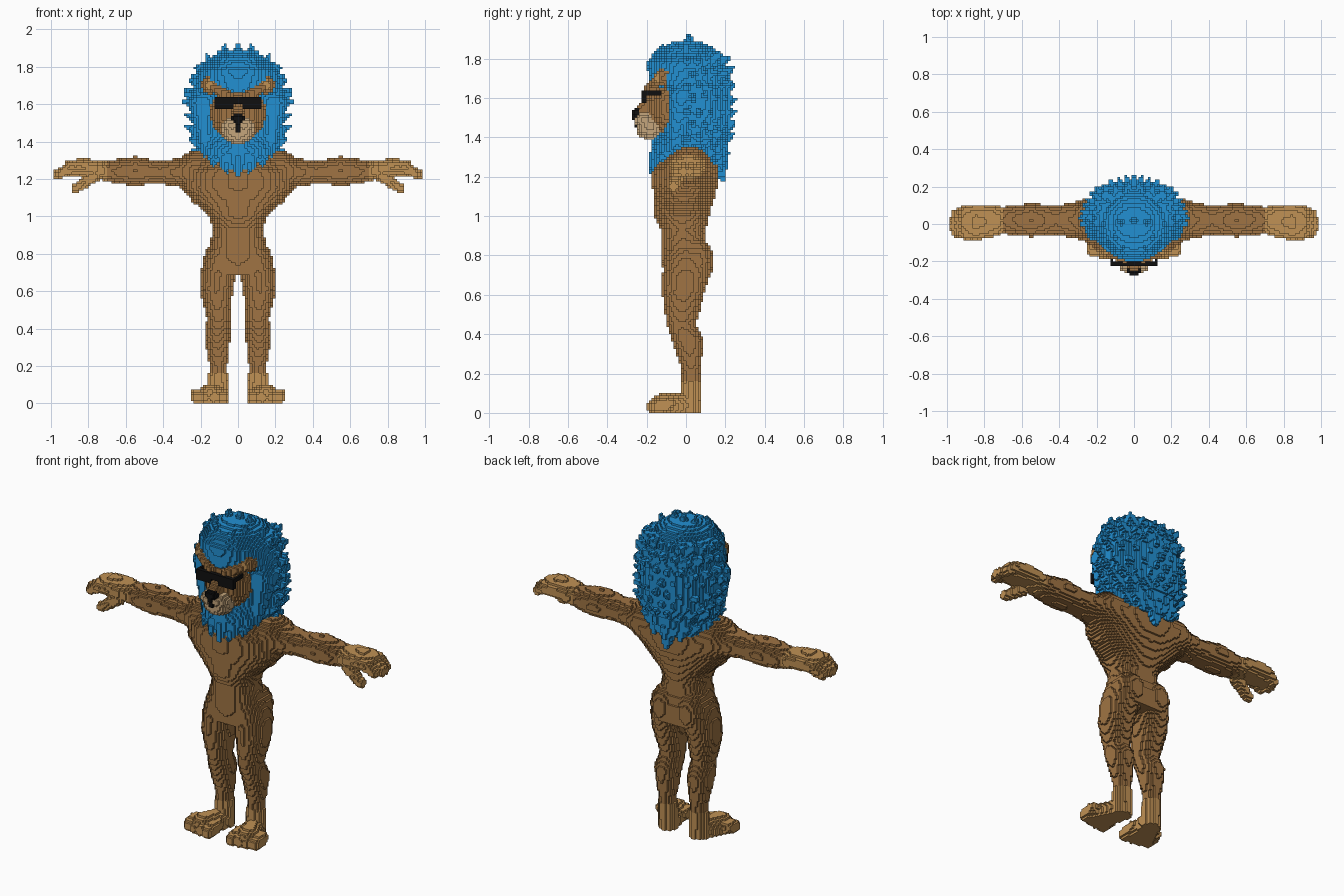
import bpy
import bmesh
import math
import random
from mathutils import Vector

random.seed(4)
CELL = 0.0125
owner = {}      # block index -> part name; later parts replace earlier ones
part_colour = {}

if "Cube" in bpy.data.objects:
    bpy.data.objects.remove(bpy.data.objects["Cube"])


def make_material(name, colour):
    mat = bpy.data.materials.new(name)
    mat.use_nodes = True
    rgba = (*colour, 1)
    mat.diffuse_color = rgba
    mat.node_tree.nodes["Principled BSDF"].inputs["Base Color"].default_value = rgba
    return mat


brown = make_material("brown fur", (.35, .175, .057))
tan = make_material("tan paws", (.53, .285, .09))
cream = make_material("cream muzzle", (.56, .38, .2))
blue = make_material("blue mane", (.016, .28, .65))
black = make_material("black", (.005, .005, .005))


# ---- block-filling helpers; every shape is mirrored across x ----
def fill(part, low, high, inside):
    spans = [range(math.floor(a / CELL) - 1, math.ceil(b / CELL) + 1)
             for a, b in zip(low, high)]
    for i in spans[0]:
        for j in spans[1]:
            for k in spans[2]:
                if k >= 0 and inside(Vector((i + .5, j + .5, k + .5)) * CELL):
                    owner[i, j, k] = part
                    owner[-1 - i, j, k] = part


def ball(part, centre, radii):
    c, r = Vector(centre), Vector(radii)
    fill(part, c - r, c + r,
         lambda p: sum(((p[n] - c[n]) / r[n]) ** 2 for n in range(3)) <= 1)


def box(part, low, high):
    fill(part, low, high,
         lambda p: all(low[n] <= p[n] <= high[n] for n in range(3)))


def cone(part, start, end, r_start, r_end):
    a, b = Vector(start), Vector(end)
    d, r = b - a, max(r_start, r_end)
    low = [min(a[n], b[n]) - r for n in range(3)]
    high = [max(a[n], b[n]) + r for n in range(3)]

    def inside(p):
        t = min(1, max(0, (p - a).dot(d) / d.length_squared))
        return (p - a - d * t).length <= r_start + (r_end - r_start) * t
    fill(part, low, high, inside)


def loft(part, axis, rows, power=2):
    """Rows hold: position on axis, two centre values, two radii."""
    u, v = [n for n in range(3) if n != axis]
    low, high = [0] * 3, [0] * 3
    low[axis], high[axis] = rows[0][0], rows[-1][0]
    for n, c, r in ((u, 1, 3), (v, 2, 4)):
        low[n] = min(row[c] - row[r] for row in rows)
        high[n] = max(row[c] + row[r] for row in rows)

    def inside(p):
        for a, b in zip(rows, rows[1:]):
            if a[0] <= p[axis] <= b[0]:
                t = (p[axis] - a[0]) / (b[0] - a[0])
                cu, cv, ru, rv = (x + (y - x) * t for x, y in zip(a[1:], b[1:]))
                return (abs((p[u] - cu) / ru) ** power
                        + abs((p[v] - cv) / rv) ** power) <= 1
        return False
    fill(part, low, high, inside)


def start_part(name, mat):
    part_colour[name] = mat
    return name


# ---- body ----
torso = start_part("torso", brown)
loft(torso, 2, [(.69, 0, .01, .19, .12), (.78, 0, .0, .18, .125),
                (.86, 0, -.01, .15, .115), (.93, 0, -.015, .132, .115),
                (1, 0, -.02, .155, .14), (1.08, 0, -.01, .245, .15),
                (1.15, 0, -.005, .3, .165), (1.24, 0, 0, .29, .17),
                (1.31, 0, .02, .25, .13), (1.36, 0, .03, .17, .1)], 2.2)
ball(torso, (.085, .055, .77), (.09, .085, .12))

legs = start_part("legs", brown)
loft(legs, 2, [(.1, .105, .025, .05, .045), (.2, .105, .025, .048, .045),
               (.28, .108, .02, .06, .06), (.37, .11, .01, .07, .08),
               (.45, .103, -.025, .063, .075), (.52, .11, -.02, .073, .09),
               (.6, .115, -.015, .087, .105), (.7, .105, 0, .095, .12),
               (.8, .09, .005, .09, .115), (.87, .07, 0, .07, .08)])

arms = start_part("arms", brown)
loft(arms, 0, [(.15, .02, 1.2, .13, .15), (.25, .02, 1.235, .12, .115),
               (.32, .02, 1.235, .095, .075), (.42, .02, 1.235, .08, .062),
               (.55, .02, 1.243, .09, .077), (.63, .02, 1.24, .083, .07),
               (.71, .02, 1.24, .07, .052)])

# ---- paws ----
hands = start_part("hands", tan)
loft(hands, 0, [(.7, .02, 1.24, .072, .053), (.76, .015, 1.255, .09, .05),
                (.85, .01, 1.26, .095, .05), (.92, .01, 1.255, .085, .04)])
for y in (-.055, -.015, .025, .065):
    reach = .975 - abs(y - .005) * .4
    cone(hands, (.89, y, 1.262), (reach, y * .85, 1.225), .031, .025)
cone(hands, (.77, -.04, 1.215), (.865, -.062, 1.15), .034, .026)

feet = start_part("feet", tan)
loft(feet, 2, [(0, .105, .02, .055, .05), (.16, .105, .025, .052, .046)])
cone(feet, (.105, .01, .04), (.15, -.11, .03), .058, .072)
for n in range(4):
    x = .083 + n * .045
    cone(feet, (x, -.09, .045), (x, -.165 + n * .008, .032), .036, .036)

# ---- mane: core, then hanging locks, crown tufts and rows of spikes ----
mane = start_part("mane", blue)
loft(mane, 2, [(1.26, 0, .01, .1, .16), (1.35, 0, .01, .2, .19),
               (1.43, 0, .05, .23, .18), (1.55, 0, .06, .25, .17),
               (1.64, 0, .06, .25, .17), (1.67, 0, .02, .24, .205),
               (1.78, 0, 0, .21, .2), (1.85, 0, .0, .15, .15),
               (1.89, 0, .01, .08, .06)])
for start, end, r in [((0, -.1, 1.36), (0, -.18, 1.22), .085),
                      ((.08, -.08, 1.36), (.06, -.172, 1.24), .07),
                      ((.14, -.04, 1.38), (.13, -.14, 1.28), .06),
                      ((.19, -.02, 1.6), (.18, -.07, 1.33), .075),
                      ((0, .12, 1.4), (0, .19, 1.18), .11),
                      ((.1, .1, 1.43), (.09, .18, 1.25), .09),
                      ((.17, .05, 1.43), (.17, .12, 1.3), .08)]:
    cone(mane, start, end, r, .012)
for x, y, z in [(0, .02, 1.91), (.072, .01, 1.91), (.165, 0, 1.86),
                (.06, -.12, 1.86), (.05, .11, 1.86), (.14, .12, 1.83),
                (.1, -.07, 1.88)]:
    cone(mane, (x * .75, y * .75, z - .11), (x, y, z), .06, .012)
for row, (z, size) in enumerate([(1.8, .84), (1.73, .93), (1.66, .98), (1.6, .98),
                                 (1.53, 1), (1.46, .97), (1.4, .93), (1.33, .85)]):
    for step in range(6):
        angle = math.radians(-8 + 18 * step + 9 * (row % 2))
        out = size * random.uniform(.94, 1.02)
        x, y = .29 * math.cos(angle), .225 * math.sin(angle)
        cone(mane, (x * .6, .03 + y * .6, z - .02),
             (x * out, .03 + y * out, z + random.uniform(-.01, .03)), .055, .01)

# ---- head ----
face = start_part("face", brown)
ball(face, (0, -.06, 1.55), (.15, .135, .165))
cone(face, (.05, -.185, 1.645), (.13, -.15, 1.685), .026, .026)
cone(face, (0, -.15, 1.59), (0, -.222, 1.53), .045, .04)

ears = start_part("ears", brown)
ball(ears, (.152, -.11, 1.705), (.044, .04, .05))
inner_ears = start_part("inner_ears", tan)
ball(inner_ears, (.152, -.14, 1.703), (.026, .026, .03))

muzzle = start_part("muzzle", cream)
ball(muzzle, (0, -.185, 1.455), (.086, .07, .068))
ball(muzzle, (.035, -.21, 1.485), (.05, .05, .045))

nose = start_part("nose", black)
ball(nose, (0, -.25, 1.527), (.037, .025, .024))
cone(nose, (0, -.25, 1.51), (0, -.255, 1.46), .022, .012)

glasses = start_part("sunglasses", black)
box(glasses, (.028, -.22, 1.572), (.127, -.197, 1.643))
box(glasses, (0, -.22, 1.598), (.03, -.197, 1.643))
box(glasses, (.11, -.2, 1.615), (.127, -.12, 1.643))

# ---- turn the outer block sides of each part into a mesh ----
SIDES = []
for axis in range(3):
    for sign in (0, 1):
        u, v = (axis + 1) % 3, (axis + 2) % 3
        corners = []
        for a, b in ((0, 0), (1, 0), (1, 1), (0, 1)):
            corner = [0] * 3
            corner[axis], corner[u], corner[v] = sign, a, b
            corners.append(corner)
        step = [0] * 3
        step[axis] = 2 * sign - 1
        SIDES.append((step, corners if sign else corners[::-1]))

meshes = {name: (bmesh.new(), {}) for name in part_colour}
for block, name in owner.items():
    bm, verts = meshes[name]
    for step, corners in SIDES:
        if tuple(a + b for a, b in zip(block, step)) in owner:
            continue
        loop = []
        for corner in corners:
            key = tuple(a + b for a, b in zip(block, corner))
            if key not in verts:
                verts[key] = bm.verts.new(Vector(key) * CELL)
            loop.append(verts[key])
        bm.faces.new(loop)

for name, (bm, verts) in meshes.items():
    mesh = bpy.data.meshes.new(name)
    bm.to_mesh(mesh)
    bm.free()
    mesh.materials.append(part_colour[name])
    bpy.context.collection.objects.link(bpy.data.objects.new(name, mesh))
